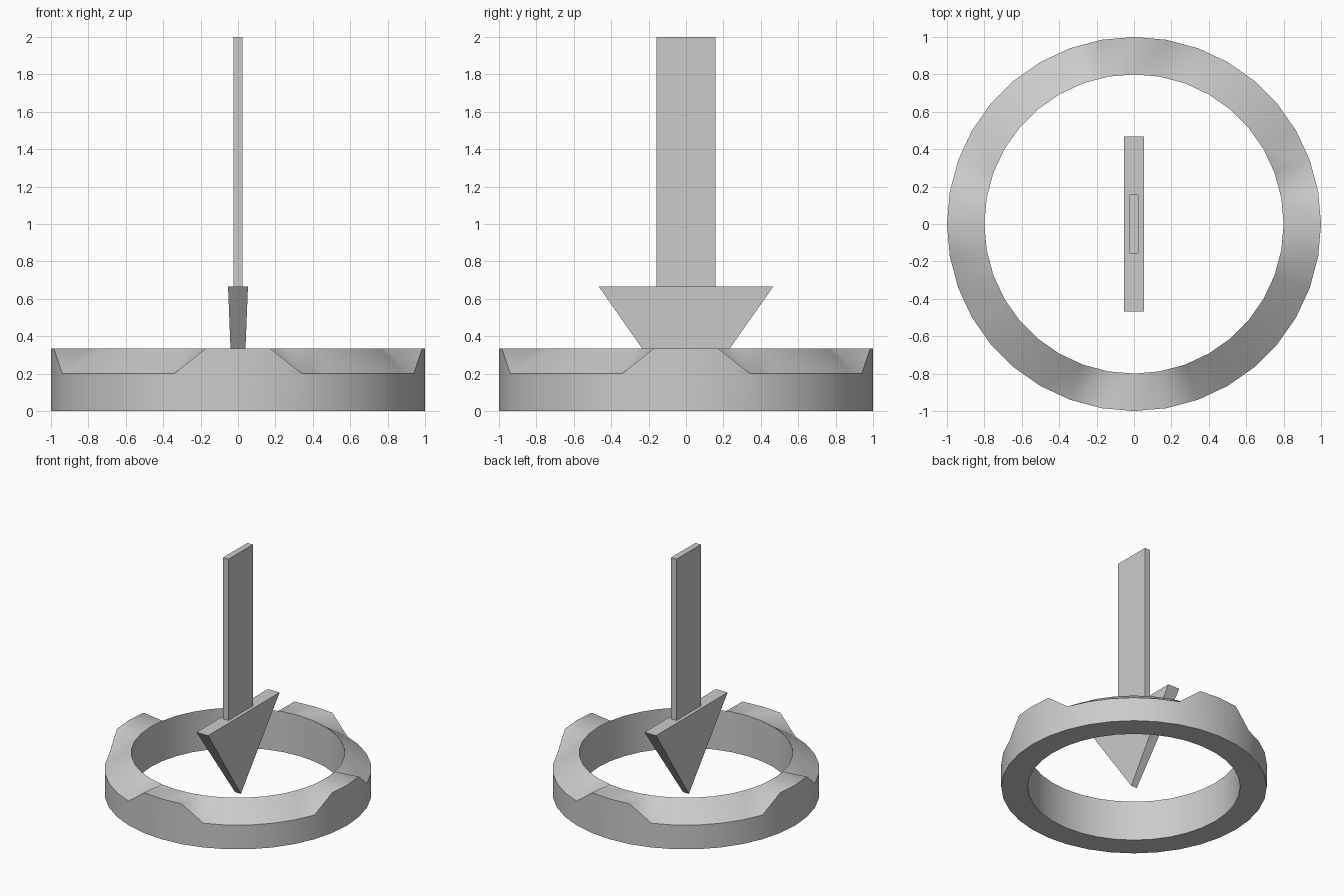
import bpy, bmesh, math

if "Cube" in bpy.data.objects:
    bpy.data.objects.remove(bpy.data.objects["Cube"])

SEG = 36
UNIT = 2 / 75          # small step used for the thin blade sizes
TOP = 1 / 3


def finish(bm, name):
    bmesh.ops.recalc_face_normals(bm, faces=bm.faces)
    mesh = bpy.data.meshes.new(name)
    bm.to_mesh(mesh)
    bm.free()
    obj = bpy.data.objects.new(name, mesh)
    bpy.context.collection.objects.link(obj)
    return obj


def tapered_box(name, z0, x0, y0, z1, x1, y1):
    """Box with different half sizes at bottom and top; y0 = 0 gives a wedge."""
    bm = bmesh.new()
    rings = []
    for x, y, z in ((x0, y0, z0), (x1, y1, z1)):
        rings += [bm.verts.new((sx * x, sy * y, z))
                  for sx, sy in ((-1, -1), (1, -1), (1, 1), (-1, 1))]
    b, t = rings[:4], rings[4:]
    bm.faces.new(b)
    bm.faces.new(t)
    for i in range(4):
        j = (i + 1) % 4
        bm.faces.new((b[i], b[j], t[j], t[i]))
    bmesh.ops.remove_doubles(bm, verts=bm.verts, dist=1e-5)
    return finish(bm, name)


# Ring base: outer rim drops between four teeth, inner rim stays level
bm = bmesh.new()
cols, high = [], []
for i in range(SEG):
    a = math.tau * i / SEG
    step = i % 9
    tooth = step in (0, 1, 8)
    high.append(tooth)
    section = ((1, 0), (1, TOP if tooth else 0.2), (0.8, TOP), (0.8, 0))
    cols.append([bm.verts.new((r * math.cos(a), r * math.sin(a), z))
                 for r, z in section])
for i in range(SEG):
    j = (i + 1) % SEG
    a, b = cols[i], cols[j]
    for k in range(4):
        m = (k + 1) % 4
        if k == 1 and high[i] != high[j]:
            # tooth flank, split from the low outer to the high inner corner
            if high[i]:
                bm.faces.new((a[1], b[1], a[2]))
                bm.faces.new((b[1], b[2], a[2]))
            else:
                bm.faces.new((a[1], b[1], b[2]))
                bm.faces.new((a[1], b[2], a[2]))
        else:
            bm.faces.new((a[k], b[k], b[m], a[m]))
ring = finish(bm, "ring_base")
bpy.context.view_layer.objects.active = ring
ring.select_set(True)
bpy.ops.object.shade_smooth_by_angle(angle=math.radians(52))
ring.select_set(False)

# Arrow pointing down to the ring centre
tapered_box("arrow_head", 0, UNIT, 0, 2 / 3, 2 * UNIT, 0.467)
tapered_box("arrow_shaft", 2 / 3, 0.025, 0.158, 2, 0.025, 0.158)
